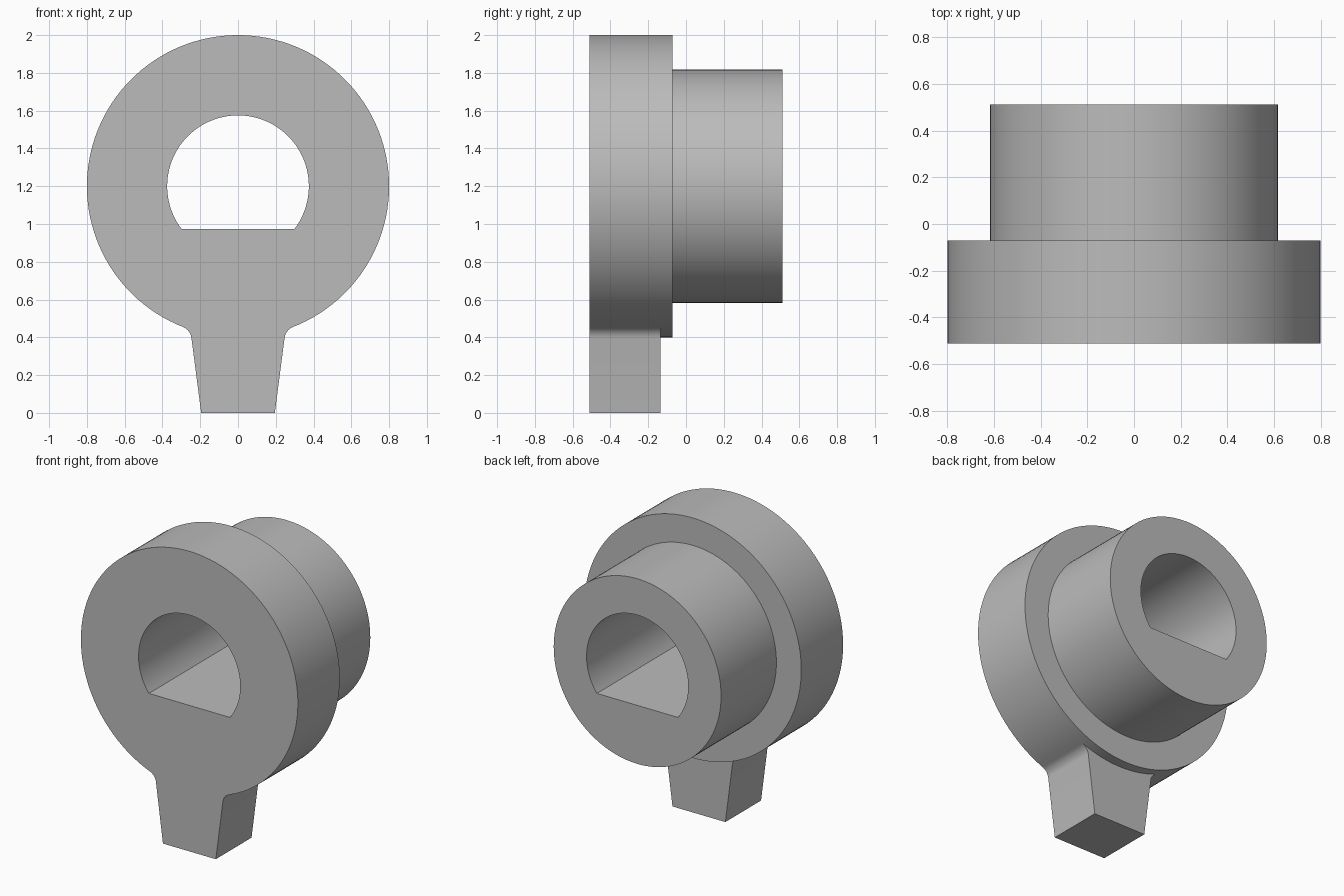
import bpy, bmesh, math
from mathutils import Vector

if "Cube" in bpy.data.objects:
    bpy.data.objects.remove(bpy.data.objects["Cube"])

CZ, R, HUB, BORE, FLAT = 1.2, 0.8, 0.617, 0.375, 0.973
Y_FRONT, Y_TAB, Y_DISC, Y_BACK = -0.512, -0.136, -0.071, 0.512
C = Vector((0, CZ))


def arc(c, r, a0, a1, n):
    return [Vector((c[0] + r * math.cos(a0 + (a1 - a0) * i / n),
                    c[1] + r * math.sin(a0 + (a1 - a0) * i / n))) for i in range(n + 1)]


# Tab side: tapered line, blended into the disc by a fillet
foot = Vector((0.195, 0))
d = Vector((0.052, 0.4)).normalized()
nrm = Vector((d.y, -d.x))
fr = 0.072
q = foot + nrm * fr - C
b = q.dot(d)
t = -b - math.sqrt(b * b - q.dot(q) + (R + fr) ** 2)
if t < 0:
    t = -b + math.sqrt(b * b - q.dot(q) + (R + fr) ** 2)
fc = foot + nrm * fr + d * t
to_disc = C - fc
a_disc = math.atan2(to_disc.y, to_disc.x)
a_line = math.atan2(-nrm.y, -nrm.x) % (2 * math.pi)
fillet = arc(fc, fr, a_line, a_disc, 10)
right = [foot] + fillet
left = [Vector((-p.x, p.y)) for p in right]
tab = left[::-1] + right                       # left disc contact, foot, right disc contact

# Disc arcs above and between the tab contacts
a0 = math.atan2(-to_disc.y, -to_disc.x)
upper = arc(C, R, a0, math.pi - a0, 112)
lower = arc(C, R, -math.pi - a0, a0, 16)
outline = tab + upper[1:-1]
disc = lower + upper[1:-1]
hub = arc(C, HUB, 0, 2 * math.pi, 128)[:-1]
af = math.asin((FLAT - CZ) / BORE)
bore = arc(C, BORE, af, math.pi - af, 80)      # D shape, closed by its flat

bm = bmesh.new()


def ring(pts, y):
    return [bm.verts.new((p.x, y, p.y)) for p in pts]


def wall(pts, y0, y1):
    a, c = ring(pts, y0), ring(pts, y1)
    for i in range(len(a)):
        j = (i + 1) % len(a)
        bm.faces.new((a[i], a[j], c[j], c[i]))


def cap(y, *loops):
    edges = []
    for pts in loops:
        v = ring(pts, y)
        edges += [bm.edges.new((v[i], v[(i + 1) % len(v)])) for i in range(len(v))]
    bmesh.ops.triangle_fill(bm, edges=edges, use_beauty=True, normal=(0, -1, 0))


# Front plate with tab, rear part of the disc, hub and bore
wall(outline, Y_FRONT, Y_TAB)
wall(disc, Y_TAB, Y_DISC)
wall(hub, Y_DISC, Y_BACK)
wall(bore, Y_FRONT, Y_BACK)
cap(Y_FRONT, outline, bore)
cap(Y_TAB, tab + lower[1:-1][::-1])
cap(Y_DISC, disc, hub)
cap(Y_BACK, hub, bore)
bmesh.ops.remove_doubles(bm, verts=bm.verts[:], dist=1e-5)
bmesh.ops.recalc_face_normals(bm, faces=bm.faces[:])

me = bpy.data.meshes.new("bushing_with_tab")
bm.to_mesh(me)
bm.free()
ob = bpy.data.objects.new("bushing_with_tab", me)
bpy.context.collection.objects.link(ob)

mat = bpy.data.materials.new("plain grey")
mat.diffuse_color = (0.5, 0.5, 0.5, 1)
mat.use_nodes = True
mat.node_tree.nodes["Principled BSDF"].inputs["Base Color"].default_value = mat.diffuse_color
me.materials.append(mat)

bpy.context.view_layer.objects.active = ob
ob.select_set(True)
bpy.ops.object.shade_smooth_by_angle(angle=math.radians(30))
